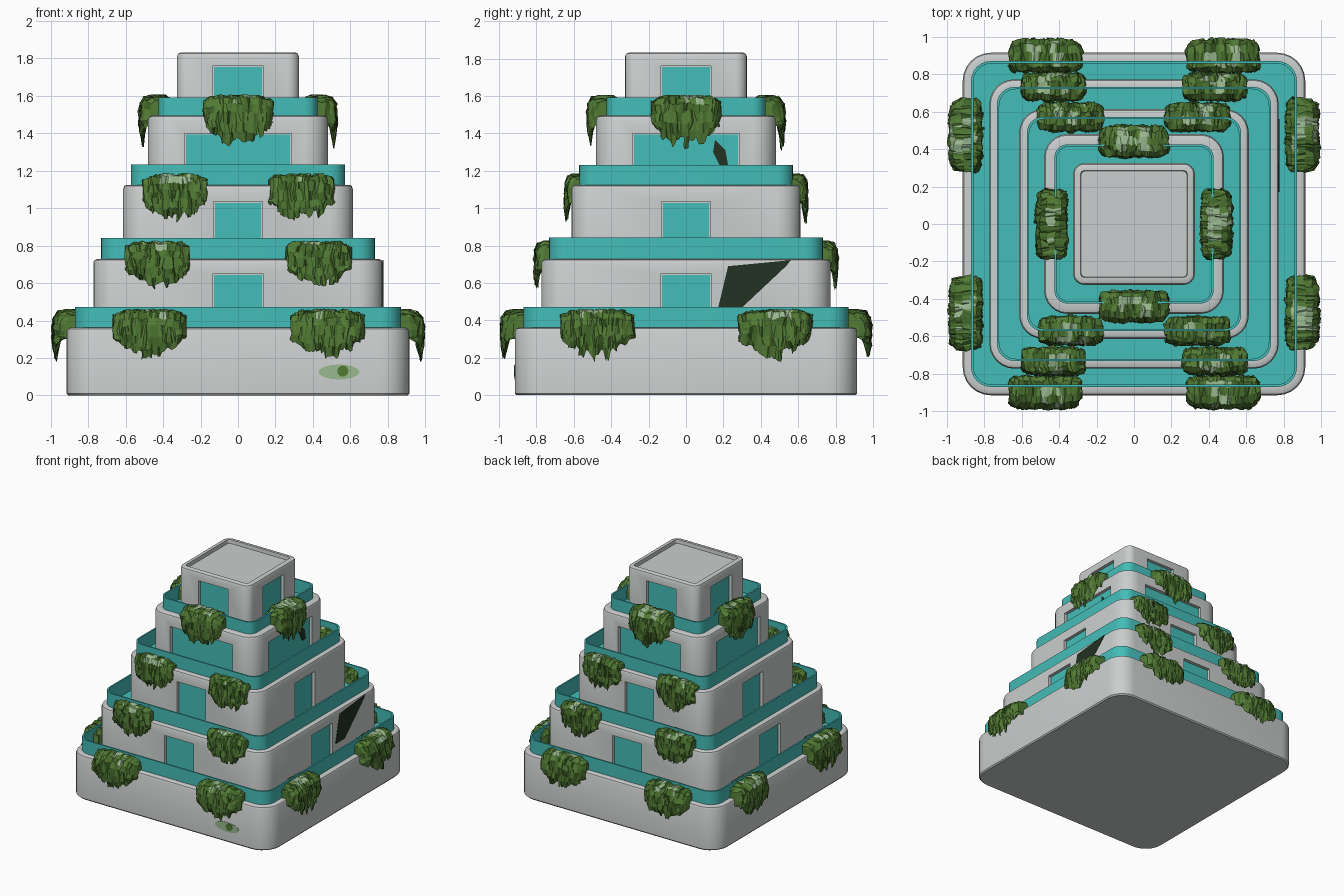
import bpy, bmesh, math, random
from mathutils import Vector, noise

if "Cube" in bpy.data.objects:
    bpy.data.objects.remove(bpy.data.objects["Cube"])

random.seed(4)

def mat(name, c):
    m = bpy.data.materials.new(name)
    m.diffuse_color = (*c, 1)
    m.use_nodes = True
    m.node_tree.nodes["Principled BSDF"].inputs["Base Color"].default_value = m.diffuse_color
    return m

CONCRETE = mat("concrete", (0.60, 0.62, 0.62))
TEAL = mat("teal_glass", (0.058, 0.51, 0.48))
LEAF = mat("leaf_green", (0.085, 0.20, 0.035))
LEAF_DARK = mat("leaf_shadow_green", (0.055, 0.14, 0.022))
PALE = mat("pale_leaf", (0.32, 0.48, 0.27))
DARK = mat("dark_stain", (0.016, 0.032, 0.016))


def rounded(h, r, n=6):
    """Rounded square outline."""
    pts = []
    for k, (sx, sy) in enumerate([(1, 1), (-1, 1), (-1, -1), (1, -1)]):
        for i in range(n + 1):
            a = (k + i / n) * math.pi / 2
            pts.append((sx * (h - r) + r * math.cos(a), sy * (h - r) + r * math.sin(a)))
    return pts


def finish(name, bm, mats, smooth=True):
    bmesh.ops.recalc_face_normals(bm, faces=bm.faces)
    me = bpy.data.meshes.new(name)
    bm.to_mesh(me)
    bm.free()
    for m in mats:
        me.materials.append(m)
    ob = bpy.data.objects.new(name, me)
    bpy.context.collection.objects.link(ob)
    if smooth:
        smooth_mesh(me)
    return ob


def smooth_mesh(me):
    me.polygons.foreach_set("use_smooth", [True] * len(me.polygons))
    me.set_sharp_from_angle(angle=math.radians(30))


def loft(name, loops, mats, cap=True, top_mat=0, smooth=True):
    """Stack rounded squares (half width, radius, z); cap ends or close as a ring."""
    bm = bmesh.new()
    rings = [[bm.verts.new((x, y, z)) for x, y in rounded(h, r)] for h, r, z in loops]
    pairs = list(zip(rings, rings[1:])) + ([] if cap else [(rings[-1], rings[0])])
    for a, b in pairs:
        for i in range(len(a)):
            j = (i + 1) % len(a)
            bm.faces.new((a[i], a[j], b[j], b[i]))
    if cap:
        bm.faces.new(rings[0][::-1])
        bm.faces.new(rings[-1]).material_index = top_mat
    return finish(name, bm, mats, smooth)


def side_point(k, u, v, z):
    """u along side k, v outward; k = 0 front, 1 right, 2 back, 3 left."""
    x, y = [(u, -v), (v, u), (-u, v), (-v, -u)][k]
    return Vector((x, y, z))


def side_boxes(name, w, v0, v1, z0, z1, m):
    """Same box on all four sides."""
    bm = bmesh.new()
    for k in range(4):
        vs = [bm.verts.new(side_point(k, u, v, z))
              for z in (z0, z1) for u, v in ((-w, v0), (w, v0), (w, v1), (-w, v1))]
        for f in ((0, 1, 2, 3), (4, 5, 6, 7), (0, 1, 5, 4), (1, 2, 6, 5), (2, 3, 7, 6), (3, 0, 4, 7)):
            bm.faces.new([vs[i] for i in f])
    return finish(name, bm, [m], False)


def plate(name, k, v, pts, m, t=0.004):
    """Thin flat polygon on side k."""
    bm = bmesh.new()
    a = [bm.verts.new(side_point(k, u, v, z)) for u, z in pts]
    b = [bm.verts.new(side_point(k, u, v + t, z)) for u, z in pts]
    bm.faces.new(a)
    bm.faces.new(b)
    for i in range(len(a)):
        j = (i + 1) % len(a)
        bm.faces.new((a[i], a[j], b[j], b[i]))
    finish(name, bm, [m], False)


# half width, corner radius, bottom, top, rail half, rail top, door half width, door top
TIERS = [
    (0.915, 0.150, 0.00, 0.362, 0.870, 0.472, 0, 0),
    (0.773, 0.135, 0.33, 0.728, 0.732, 0.842, 0.133, 0.650),
    (0.613, 0.125, 0.70, 1.125, 0.572, 1.232, 0.130, 1.035),
    (0.480, 0.125, 1.10, 1.495, 0.425, 1.592, 0.285, 1.400),
    (0.325, 0.060, 1.47, 1.832, 0.285, 0, 0.135, 1.760),
]
for n, (h, r, z0, z1, rh, rz, dw, dz) in enumerate(TIERS, 1):
    rr = max(r - (h - rh), 0.015)
    last = n == len(TIERS)
    floor = z1 - (0.03 if last else 0.015)
    # concrete storey with softened rim and sunken terrace floor
    tier = loft(f"tier_{n}", [(h - 0.008, r, z0), (h, r, z0 + 0.01), (h, r, z1 - 0.02),
                              (h - 0.006, r - 0.006, z1 - 0.006), (h - 0.02, r - 0.02, z1),
                              (rh, rr, z1), (rh - 0.003, rr, floor)],
                [CONCRETE, TEAL], top_mat=0 if last else 1)
    # recessed glass doors on all sides
    if dw:
        cut = side_boxes(f"door_cutter_{n}", dw, h - 0.028, h + 0.1, z0 + 0.02, dz, CONCRETE)
        cut.hide_render = True
        mod = tier.modifiers.new("doors", 'BOOLEAN')
        mod.object, mod.operation, mod.solver = cut, 'DIFFERENCE', 'EXACT'
        dg = bpy.context.evaluated_depsgraph_get()
        me = bpy.data.meshes.new_from_object(tier.evaluated_get(dg))
        tier.modifiers.clear()
        tier.data = me
        smooth_mesh(me)
        bpy.data.objects.remove(cut)
        side_boxes(f"doors_{n}", dw - 0.006, h - 0.035, h - 0.020, z0 + 0.02, dz - 0.006, TEAL)
    # glass balustrade
    if not last:
        t = 0.012
        loft(f"glass_rail_{n}", [(rh, rr, floor - 0.005), (rh, rr, rz), (rh - t, rr - t / 2, rz),
                                 (rh - t, rr - t / 2, floor - 0.005)], [TEAL], cap=False)


def plant(name, k, u0, rail, w, top, bottom, inner, outer, cols=44):
    """Leafy clump draped over a rail with ragged hanging strands."""
    bm = bmesh.new()
    rows, strand = [], 1
    seed = Vector((u0 * 7 + k * 13, rail * 9, top * 5))
    H = top - bottom
    for c in range(cols + 1):
        t = 2 * c / cols - 1
        if c % 3 == 0:
            strand = random.uniform(0.62, 1.0)
        drop = 0.12 + (H - 0.12) * (1 - abs(t) ** 2.4) * strand * random.uniform(0.88, 1.0)
        s = 0.45 + 0.55 * (1 - abs(t) ** 6) ** 0.5
        lift = -0.03 * abs(t) ** 4
        prof = [(-inner, -0.10), (-inner, -0.06), (-inner * 0.9, -0.02), (-inner * 0.5, 0),
                (0, 0), (outer * 0.4, 0), (outer * 0.75, -0.012), (outer * 0.95, -0.045),
                (outer, -0.085), (outer, -0.10 - (drop - 0.10) * 0.3),
                (outer * 0.98, -0.10 - (drop - 0.10) * 0.65), (outer * 0.88, -drop),
                (outer * 0.72, -0.10 - (drop - 0.10) * 0.5), (outer * 0.6, -0.105), (0, -0.11)]
        row = []
        for v, z in prof:
            p = Vector((u0 + t * w, rail + v * s, top + z + lift))
            j = noise.noise_vector(p * 28 + seed) * 0.014
            j += Vector([random.uniform(-1, 1) for _ in range(3)]) * 0.005
            p += j
            p.z = min(p.z, top + 0.004)
            row.append(bm.verts.new(side_point(k, *p)))
        rows.append(row)
    m = len(rows[0])
    for c in range(cols):
        t = 2 * c / cols - 1
        for i in range(m):
            q = (i + 1) % m
            f = bm.faces.new((rows[c][i], rows[c][q], rows[c + 1][q], rows[c + 1][i]))
            nz = noise.noise(f.calc_center_median() * 16 + seed)
            if 3 <= i <= 6 and abs(t) < 0.5 and nz > 0.08:
                f.material_index = 2      # bleached patches on top
            elif nz < -0.22 or i >= 11:
                f.material_index = 1      # darker undersides and hollows
    bm.faces.new(rows[0])
    bm.faces.new(rows[-1])
    finish(name, bm, [LEAF, LEAF_DARK, PALE], False)


# sides, offsets along side, rail, half width, top, bottom, inner, outer reach
PLANTS = [
    ((0, 1, 2, 3), (-0.475, 0.475), 0.870, 0.195, 0.457, 0.175, 0.060, 0.118),
    ((0, 2), (-0.430, 0.430), 0.732, 0.172, 0.822, 0.560, 0.075, 0.075),
    ((0, 2), (-0.338, 0.338), 0.572, 0.175, 1.182, 0.910, 0.080, 0.075),
    ((0, 1, 2, 3), (0,), 0.425, 0.185, 1.602, 1.300, 0.068, 0.100),
]
for n, (sides, offs, rail, w, top, bot, inn, out) in enumerate(PLANTS, 1):
    for k in sides:
        for i, u in enumerate(offs):
            plant(f"hanging_plant_{n}_{k}_{i}", k, u, rail, w, top, bot, inn, out)

# flat stains on the walls
plate("wall_stain_large", 1, 0.772, [(0.17, 0.46), (0.225, 0.69), (0.56, 0.722), (0.54, 0.695), (0.29, 0.46)], DARK)
plate("wall_stain_small", 1, 0.461, [(0.18, 1.23), (0.145, 1.30), (0.155, 1.365), (0.21, 1.31), (0.225, 1.23)], DARK)
ell = [(math.cos(i * math.pi / 8), math.sin(i * math.pi / 8)) for i in range(16)]
plate("wall_moss_pale", 0, 0.913, [(0.54 + 0.11 * a, 0.125 + 0.04 * b) for a, b in ell], PALE)
plate("wall_moss_core", 0, 0.915, [(0.56 + 0.03 * a, 0.13 + 0.03 * b) for a, b in ell], LEAF)
